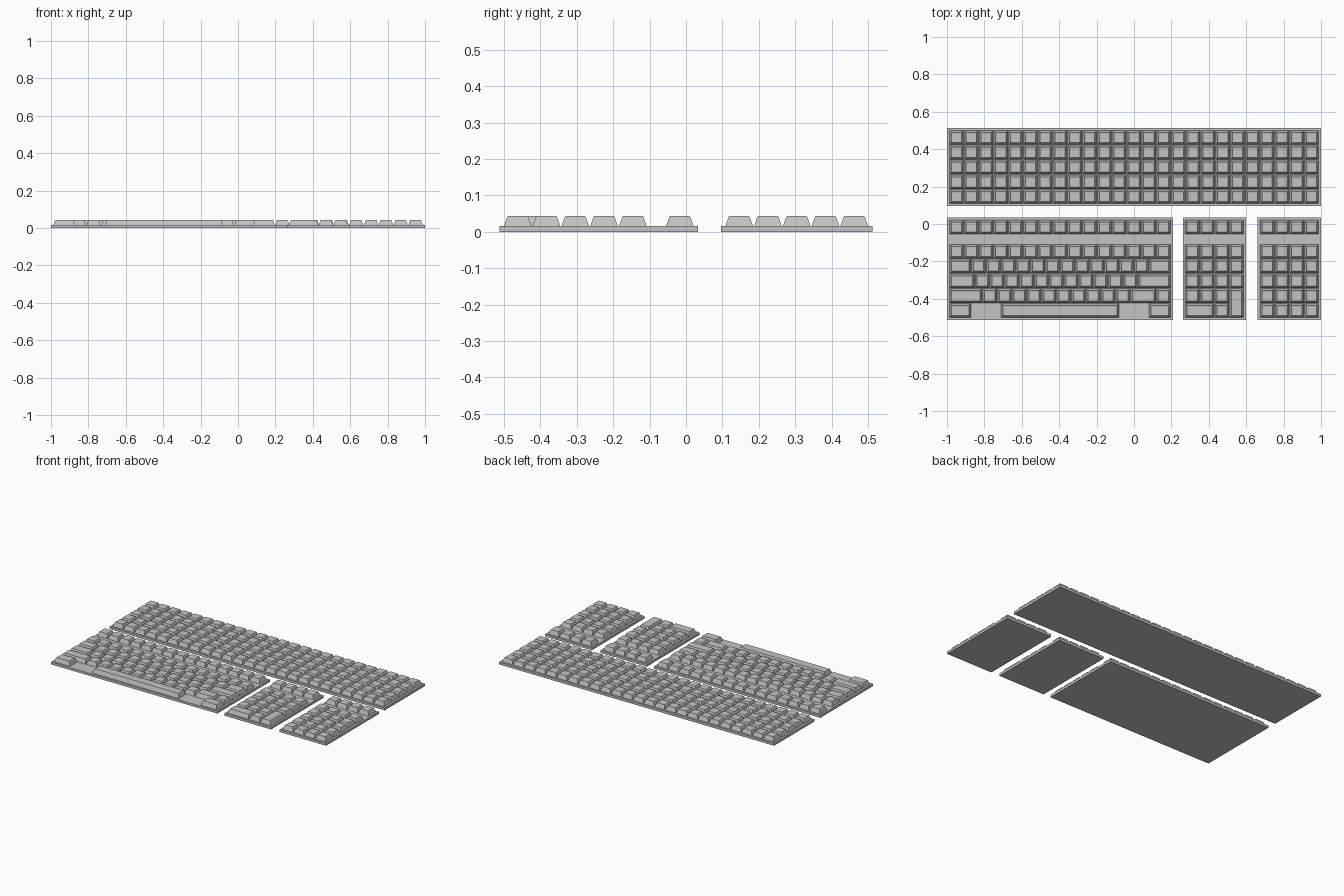
import bpy, bmesh

if "Cube" in bpy.data.objects:
    bpy.data.objects.remove(bpy.data.objects["Cube"])

U = 0.0791          # key pitch
M = 0.011           # plate margin around the key grid
GAP = 0.05          # gap under the function row
H = 0.513           # half depth of the whole set
Z0, Z1 = 0.016, 0.043

grey = bpy.data.materials.new("light grey plastic")
grey.diffuse_color = (0.55, 0.55, 0.55, 1)
grey.use_nodes = True
grey.node_tree.nodes["Principled BSDF"].inputs["Base Color"].default_value = grey.diffuse_color


def finish(bm, name):
    bmesh.ops.recalc_face_normals(bm, faces=bm.faces)
    me = bpy.data.meshes.new(name)
    bm.to_mesh(me)
    bm.free()
    me.materials.append(grey)
    ob = bpy.data.objects.new(name, me)
    bpy.context.collection.objects.link(ob)


def plate(name, x0, x1, y0, y1):
    bm = bmesh.new()
    bmesh.ops.create_cube(bm, size=1)
    for v in bm.verts:
        v.co = (x0 if v.co.x < 0 else x1, y0 if v.co.y < 0 else y1,
                0 if v.co.z < 0 else Z0)
    finish(bm, name)


def keycap(bm, x0, x1, y0, y1):
    # tapered cap with a shallow dished top
    rings = []
    for inset, z in ((0.0015, Z0 - 0.001), (0.0105, Z1 - 0.002), (0.0125, Z1),
                     (0.017, Z1 - 0.0015)):
        a, b, c, d = x0 + inset, x1 - inset, y0 + inset, y1 - inset
        rings.append([bm.verts.new(p) for p in
                      ((a, c, z), (b, c, z), (b, d, z), (a, d, z))])
    for lo, hi in zip(rings, rings[1:]):
        for i in range(4):
            j = (i + 1) % 4
            bm.faces.new((lo[i], lo[j], hi[j], hi[i]))
    bm.faces.new(rings[-1])
    bm.faces.new(rings[0][::-1])


def block(name, x0, top, rows, split):
    # rows: key widths in pitches from left; negative = blank space,
    # a (width, height) pair is a tall key
    cols = sum(abs(w[0] if isinstance(w, tuple) else w) for w in rows[0])
    depth = len(rows) * U + 2 * M + (GAP if split else 0)
    plate(name + "_plate", x0, x0 + cols * U + 2 * M, top - depth, top)
    bm = bmesh.new()
    for r, row in enumerate(rows):
        y = top - M - r * U - (GAP if split and r else 0)
        x = x0 + M
        for k in row:
            w, h = k if isinstance(k, tuple) else (k, 1)
            if w > 0:
                keycap(bm, x, x + w * U, y - h * U, y)
            x += abs(w) * U
    finish(bm, name + "_keys")


# wide rear key bank
block("rear_bank", -1, H, [[1] * 25] * 5, False)

# front banks, each with a separated top row
TOP = -H + 6 * U + 2 * M + GAP
main_rows = [
    [1] * 15,
    [1] * 15,
    [1.5] + [1] * 12 + [1.5],
    [1.75] + [1] * 11 + [2.25],
    [2.25] + [1] * 10 + [1.75, 1],
    [1.5, -2, 8, -2, 1.5],
]
block("main_bank", -1, TOP, main_rows, True)

pad_rows = [[1] * 4] * 4 + [[1, 1, 1, (1, 2)], [2, 1]]
block("number_pad", 0.261, TOP, pad_rows, True)

block("side_pad", 1 - 4 * U - 2 * M, TOP, [[1] * 4] * 6, True)
